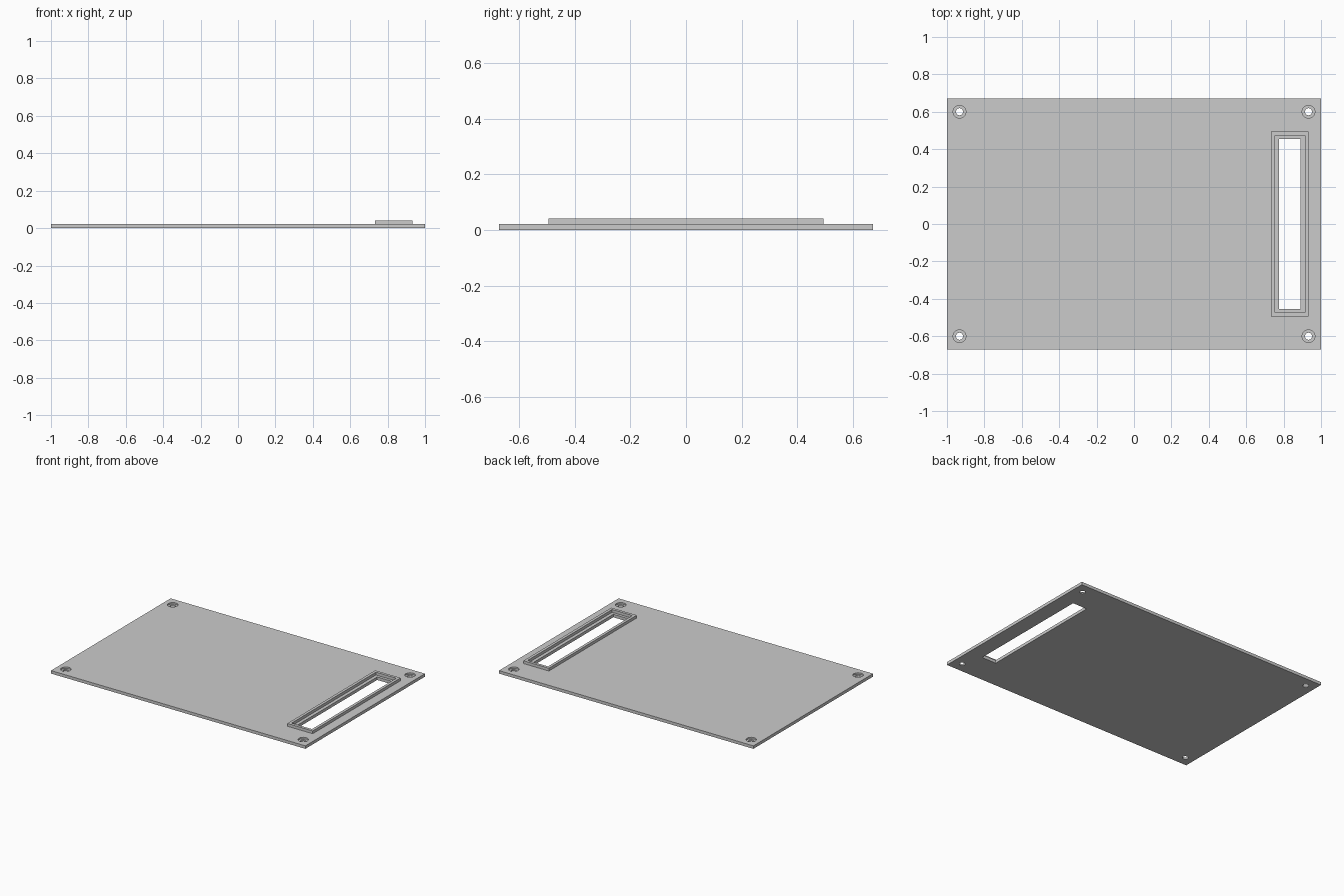
import bpy

cube = bpy.data.objects.get("Cube")
if cube:
    bpy.data.objects.remove(cube, do_unlink=True)

PLATE_TOP = 0.0213
FRAME_TOP = 0.0413
SLOT_X = 0.833

grey = bpy.data.materials.new("grey")
grey.use_nodes = True
colour = (0.6, 0.6, 0.6, 1)
grey.diffuse_color = colour
grey.node_tree.nodes["Principled BSDF"].inputs["Base Color"].default_value = colour


def box(name, x, width, depth, z0, z1):
    bpy.ops.mesh.primitive_cube_add(size=1, location=(x, 0, (z0 + z1) / 2))
    obj = bpy.context.object
    obj.name = name
    obj.scale = (width, depth, z1 - z0)
    bpy.ops.object.transform_apply(location=False, rotation=False)
    obj.data.materials.append(grey)
    return obj


def cylinder(name, x, y, radius, z0, z1):
    bpy.ops.mesh.primitive_cylinder_add(
        vertices=32, radius=radius, depth=z1 - z0, location=(x, y, (z0 + z1) / 2))
    obj = bpy.context.object
    obj.name = name
    obj.data.materials.append(grey)
    return obj


def cut(target, cutter):
    mod = target.modifiers.new("cut", "BOOLEAN")
    mod.operation = "DIFFERENCE"
    mod.solver = "EXACT"
    mod.object = cutter
    bpy.context.view_layer.objects.active = target
    bpy.ops.object.modifier_apply(modifier=mod.name)
    bpy.data.objects.remove(cutter, do_unlink=True)


# Base plate with a long slot
plate = box("base_plate", 0, 2, 1.343, 0, PLATE_TOP)
cut(plate, box("slot_cutter", SLOT_X, 0.113, 0.907, -0.1, 0.1))

# Counterbored screw hole in each corner
for x in (-0.933, 0.933):
    for y in (-0.6, 0.6):
        cut(plate, cylinder("hole_cutter", x, y, 0.019, -0.1, 0.1))
        cut(plate, cylinder("bore_cutter", x, y, 0.034, PLATE_TOP / 2, 0.1))

# Raised frame, set back from the slot to leave a ledge
frame = box("slot_frame", SLOT_X, 0.2, 0.987, PLATE_TOP, FRAME_TOP)
cut(frame, box("frame_cutter", SLOT_X, 0.16, 0.947, -0.1, 0.1))
